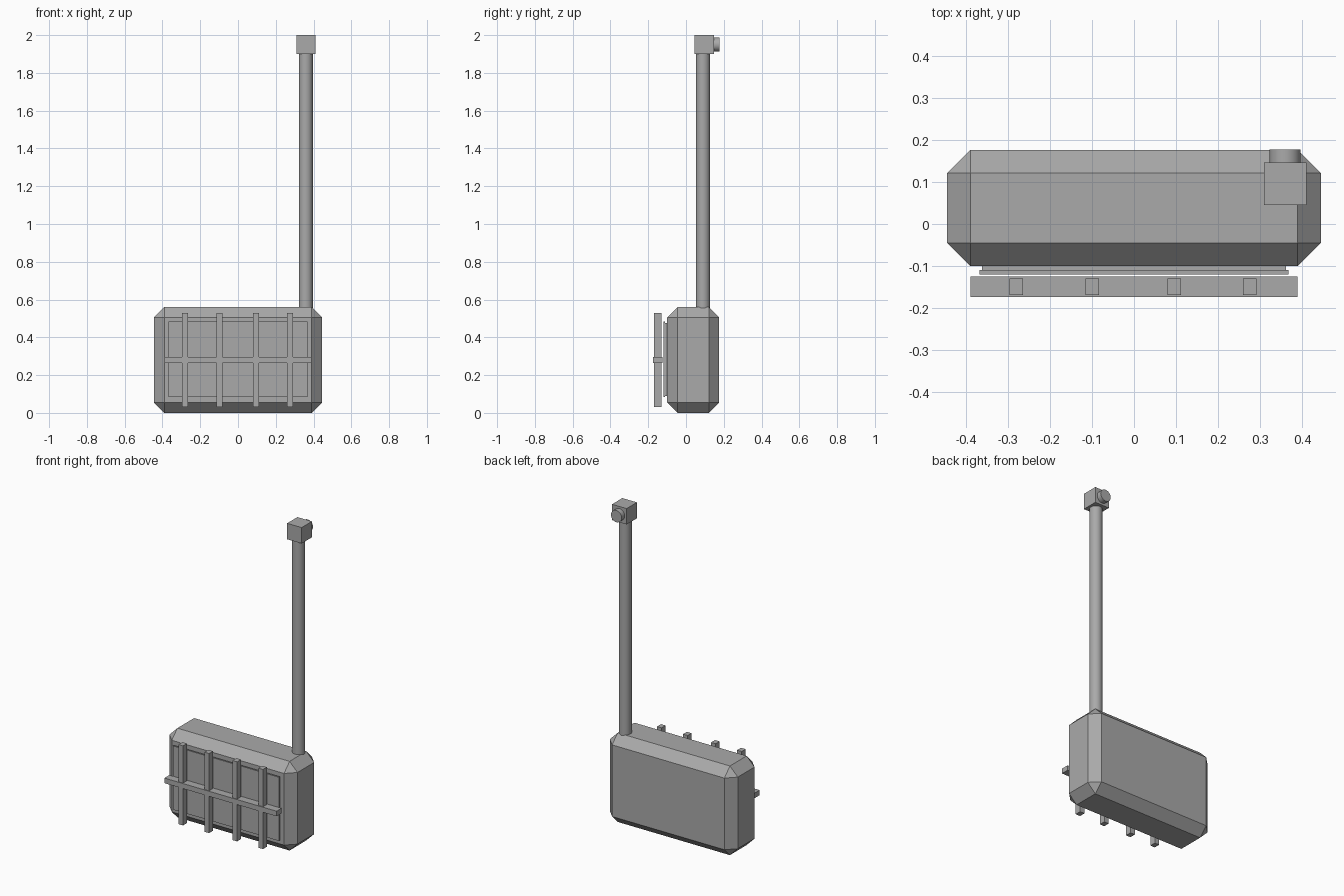
import bpy, math

if "Cube" in bpy.data.objects:
    bpy.data.objects.remove(bpy.data.objects["Cube"])

grey = bpy.data.materials.new("plain_grey")
grey.diffuse_color = (0.4, 0.4, 0.4, 1)
grey.use_nodes = True
grey.node_tree.nodes["Principled BSDF"].inputs["Base Color"].default_value = grey.diffuse_color


def box(name, x, y, z):
    """Box from its (min, max) range on each axis."""
    r = (x, y, z)
    bpy.ops.mesh.primitive_cube_add(size=1, location=[(a + b) / 2 for a, b in r])
    o = bpy.context.object
    o.name = name
    o.scale = [b - a for a, b in r]
    bpy.ops.object.transform_apply(location=False, rotation=False, scale=True)
    o.data.materials.append(grey)
    return o


def tube(name, radius, length, loc, rot=(0, 0, 0)):
    bpy.ops.mesh.primitive_cylinder_add(vertices=32, radius=radius, depth=length,
                                        location=loc, rotation=rot)
    o = bpy.context.object
    o.name = name
    o.data.materials.append(grey)
    bpy.ops.object.shade_smooth_by_angle(angle=math.radians(30))
    return o


# Chamfered main case
body = box("case", (-0.445, 0.445), (-0.1, 0.176), (0, 0.56))
bevel = body.modifiers.new("chamfer", 'BEVEL')
bevel.width = 0.055
bevel.segments = 1

# Front panel on a slightly smaller backing
box("panel_backing", (-0.362, 0.362), (-0.111, -0.095), (0.09, 0.475))
box("front_panel", (-0.368, 0.368), (-0.12, -0.11), (0.083, 0.483))

# Guard bars in front of the panel
for i, x in enumerate((-0.28, -0.099, 0.096, 0.276)):
    box(f"upright_bar_{i + 1}", (x - 0.016, x + 0.016), (-0.169, -0.13), (0.03, 0.53))
box("cross_bar", (-0.39, 0.39), (-0.174, -0.125), (0.264, 0.296))

# Mast with a head block and a round cap facing back
tube("mast", 0.037, 1.40, (0.359, 0.09, 1.21))
box("mast_head", (0.31, 0.411), (0.045, 0.147), (1.9, 2.0))
tube("head_cap", 0.037, 0.05, (0.36, 0.153, 1.95), (math.pi / 2, 0, 0))
